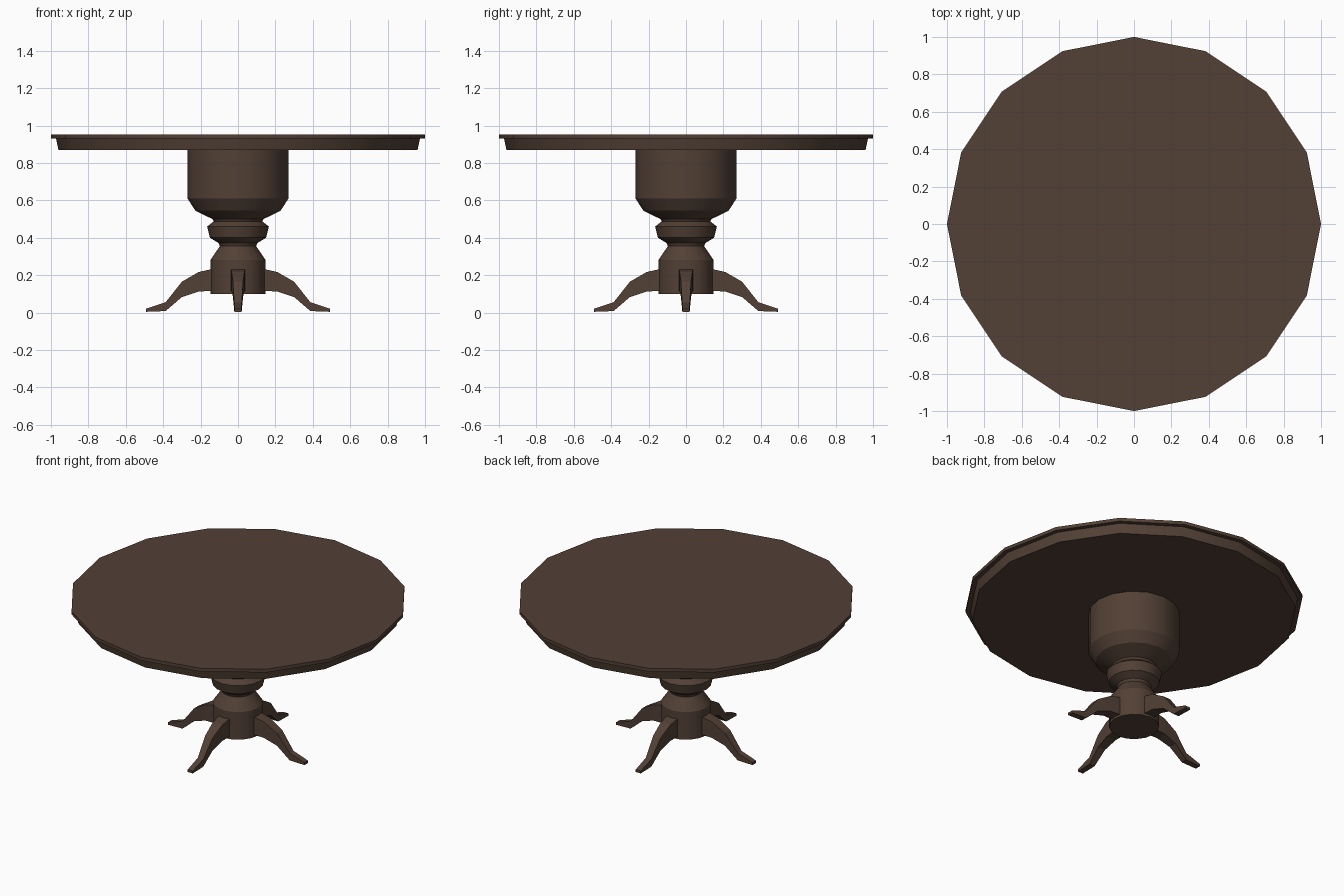
import bpy, bmesh, math
from mathutils import Matrix

if "Cube" in bpy.data.objects:
    bpy.data.objects.remove(bpy.data.objects["Cube"])

wood = bpy.data.materials.new("dark_wood")
wood.diffuse_color = (0.085, 0.052, 0.036, 1)
wood.use_nodes = True
wood.node_tree.nodes["Principled BSDF"].inputs["Base Color"].default_value = wood.diffuse_color


def add_object(name, bm):
    bmesh.ops.recalc_face_normals(bm, faces=bm.faces)
    mesh = bpy.data.meshes.new(name)
    bm.to_mesh(mesh)
    bm.free()
    mesh.materials.append(wood)
    ob = bpy.data.objects.new(name, mesh)
    bpy.context.collection.objects.link(ob)
    return ob


def lathe(name, profile, sides=16):
    """Turned solid from (radius, height) points, capped at both ends."""
    bm = bmesh.new()
    rings = []
    for r, z in profile:
        rings.append([bm.verts.new((r * math.cos(2 * math.pi * i / sides),
                                    r * math.sin(2 * math.pi * i / sides), z))
                      for i in range(sides)])
    for a, b in zip(rings, rings[1:]):
        for i in range(sides):
            j = (i + 1) % sides
            bm.faces.new((a[i], a[j], b[j], b[i]))
    bm.faces.new(rings[0])
    bm.faces.new(rings[-1])
    ob = add_object(name, bm)
    bpy.ops.object.select_all(action='DESELECT')
    ob.select_set(True)
    bpy.context.view_layer.objects.active = ob
    bpy.ops.object.shade_smooth_by_angle(angle=math.radians(25))
    return ob


def leg(name, angle):
    """Curved foot: stations of (reach, bottom, top, half width)."""
    stations = [(0.10, 0.115, 0.235, 0.037), (0.15, 0.115, 0.23, 0.037),
                (0.21, 0.113, 0.217, 0.034), (0.30, 0.083, 0.165, 0.027),
                (0.387, 0.008, 0.055, 0.02), (0.493, 0.004, 0.02, 0.018)]
    bm = bmesh.new()
    rings = [[bm.verts.new(p) for p in ((x, -w, lo), (x, w, lo), (x, w, hi), (x, -w, hi))]
             for x, lo, hi, w in stations]
    for a, b in zip(rings, rings[1:]):
        for i in range(4):
            j = (i + 1) % 4
            bm.faces.new((a[i], a[j], b[j], b[i]))
    bm.faces.new(rings[0])
    bm.faces.new(rings[-1])
    bm.transform(Matrix.Rotation(angle, 4, 'Z'))
    return add_object(name, bm)


# Table top with recessed apron
lathe("table_top", [(0.96, 0.87), (0.973, 0.93), (1.0, 0.93), (1.0, 0.952)])

# Turned pedestal column
lathe("pedestal", [(0.148, 0.10), (0.148, 0.28), (0.097, 0.355), (0.104, 0.372),
                   (0.15, 0.40), (0.165, 0.46), (0.13, 0.487), (0.137, 0.50),
                   (0.228, 0.545), (0.27, 0.61), (0.27, 0.872)])

# Four feet
for k, side in enumerate(("right", "back", "left", "front")):
    leg(side + "_leg", k * math.pi / 2)
